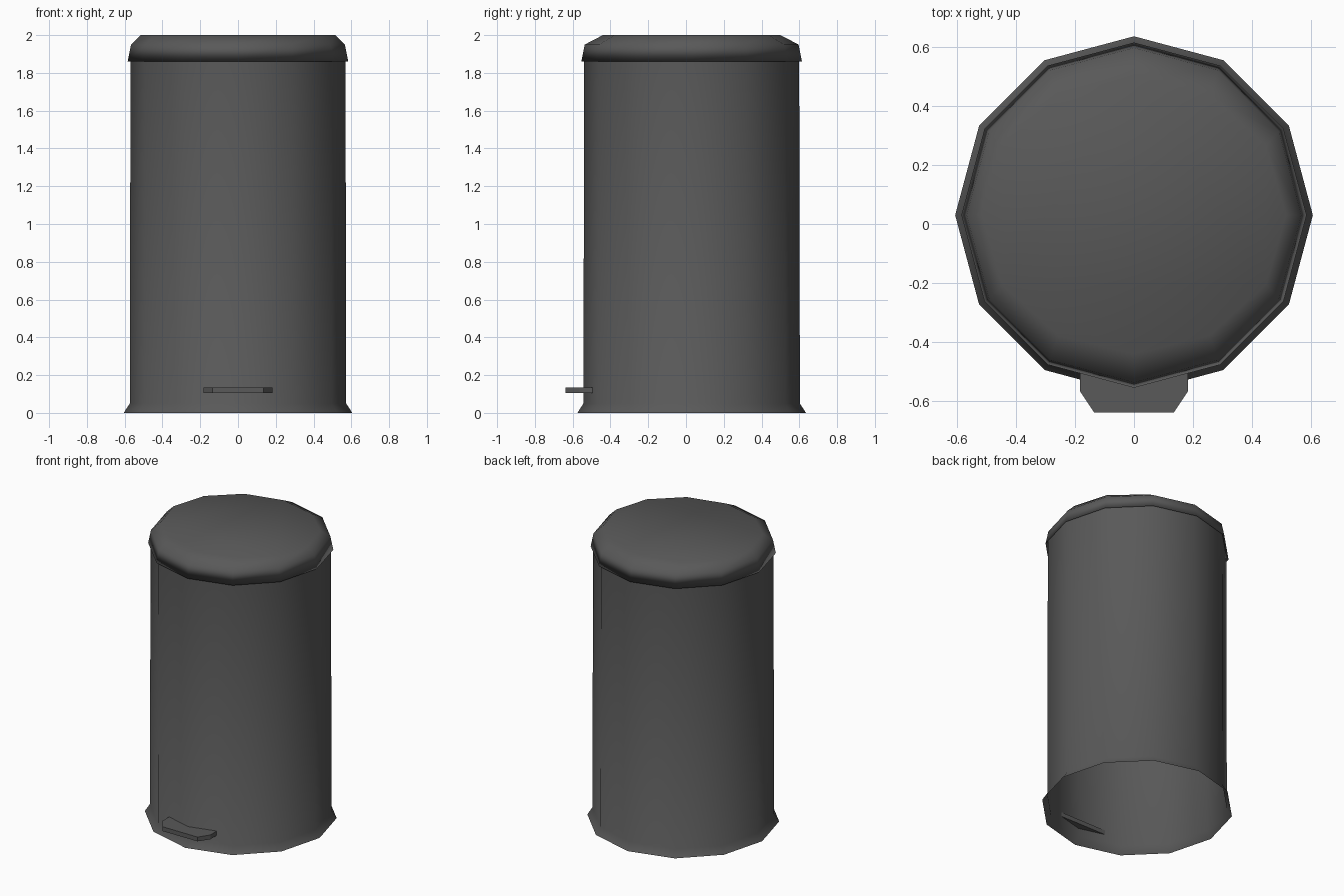
import bpy, bmesh, math

if "Cube" in bpy.data.objects:
    bpy.data.objects.remove(bpy.data.objects["Cube"])

CY = 0.03      # the can sits slightly behind the pedal
SIDES = 12

grey = bpy.data.materials.new("dark grey metal")
grey.diffuse_color = (0.10, 0.10, 0.10, 1)
grey.use_nodes = True
grey.node_tree.nodes["Principled BSDF"].inputs["Base Color"].default_value = grey.diffuse_color


def finish(bm, name, smooth):
    bmesh.ops.recalc_face_normals(bm, faces=bm.faces)
    me = bpy.data.meshes.new(name)
    bm.to_mesh(me)
    bm.free()
    me.materials.append(grey)
    for p in me.polygons:
        p.use_smooth = smooth
    ob = bpy.data.objects.new(name, me)
    bpy.context.collection.objects.link(ob)
    return ob


def lathe(name, profile, cap):
    """Stack 12-sided rings (rx, ry, z); optionally close the last one."""
    bm = bmesh.new()
    rings = []
    for rx, ry, z in profile:
        rings.append([bm.verts.new((rx * math.cos(a), CY + ry * math.sin(a), z))
                      for a in (2 * math.pi * i / SIDES for i in range(SIDES))])
    for lo, hi in zip(rings, rings[1:]):
        for i in range(SIDES):
            j = (i + 1) % SIDES
            bm.faces.new((lo[i], lo[j], hi[j], hi[i]))
    if cap:
        bm.faces.new(rings[-1])
    return finish(bm, name, True)


# open-bottomed body with flared foot
lathe("body", [(0.605, 0.605, 0), (0.573, 0.573, 0.05), (0.569, 0.569, 1.88)], False)

# lid with rounded shoulder
lathe("lid", [(0.569, 0.569, 1.88), (0.584, 0.584, 1.86), (0.566, 0.566, 1.95),
              (0.515, 0.47, 2.0)], True)

# foot pedal: tapered plate through the front wall
bm = bmesh.new()
outline = [(0.183, -0.495), (0.183, -0.565), (0.135, -0.637)]
outline += [(-x, y) for x, y in reversed(outline)]
face = bm.faces.new([bm.verts.new((x, y, 0.105)) for x, y in outline])
ext = bmesh.ops.extrude_face_region(bm, geom=[face])
bmesh.ops.translate(bm, vec=(0, 0, 0.03),
                    verts=[v for v in ext["geom"] if isinstance(v, bmesh.types.BMVert)])
finish(bm, "pedal", False)
